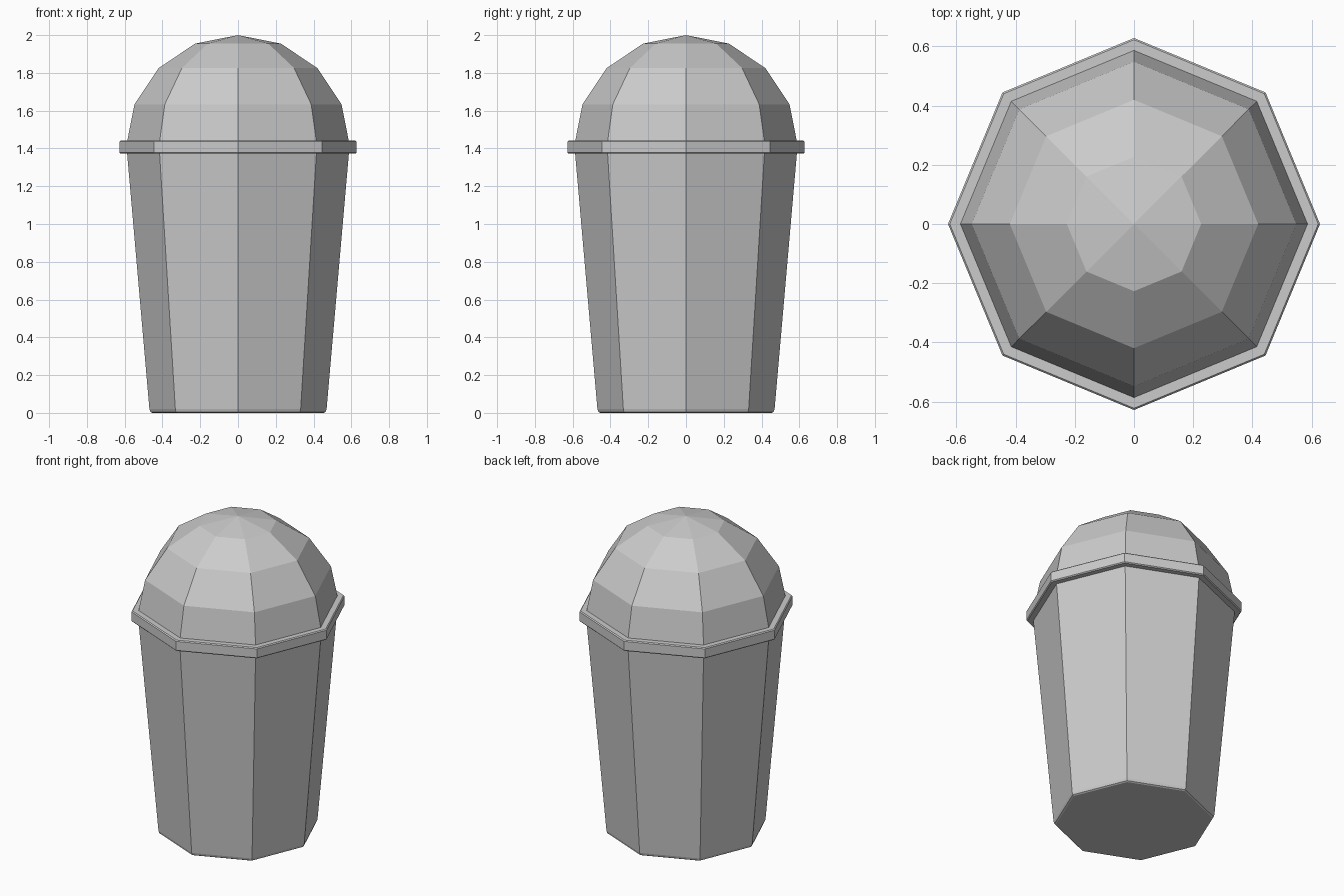
import bpy, bmesh
from math import cos, sin, pi

if "Cube" in bpy.data.objects:
    bpy.data.objects.remove(bpy.data.objects["Cube"])

SIDES = 8


def lathe(name, profile):
    """Closed eight-sided solid turned from (radius, z) points, bottom to top."""
    bm = bmesh.new()
    rings = []
    for r, z in profile:
        if r == 0:
            rings.append([bm.verts.new((0, 0, z))])
        else:
            rings.append([bm.verts.new((r * cos(2 * pi * i / SIDES),
                                        r * sin(2 * pi * i / SIDES), z))
                          for i in range(SIDES)])
    for a, b in zip(rings, rings[1:]):
        for i in range(SIDES):
            j = (i + 1) % SIDES
            if len(b) == 1:
                bm.faces.new((a[i], a[j], b[0]))
            else:
                bm.faces.new((a[i], a[j], b[j], b[i]))
    for ring in (rings[0], rings[-1]):
        if len(ring) > 1:
            bm.faces.new(ring)
    bmesh.ops.recalc_face_normals(bm, faces=bm.faces)
    mesh = bpy.data.meshes.new(name)
    bm.to_mesh(mesh)
    bm.free()
    obj = bpy.data.objects.new(name, mesh)
    bpy.context.collection.objects.link(obj)
    return obj


# Tapered bin body with a small chamfer at the foot
lathe("bin_body", [(0.455, 0), (0.464, 0.005), (0.469, 0.02), (0.59, 1.407)])

# Rim with softened edges
lathe("rim", [(0.622, 1.373), (0.628, 1.379), (0.628, 1.436), (0.622, 1.442)])

# Domed lid: quarter-circle profile in four steps
R, BASE = 0.593, 1.407
dome = [(R * cos(k * pi / 8), BASE + R * sin(k * pi / 8)) for k in range(4)]
lathe("dome_lid", dome + [(0, BASE + R)])
